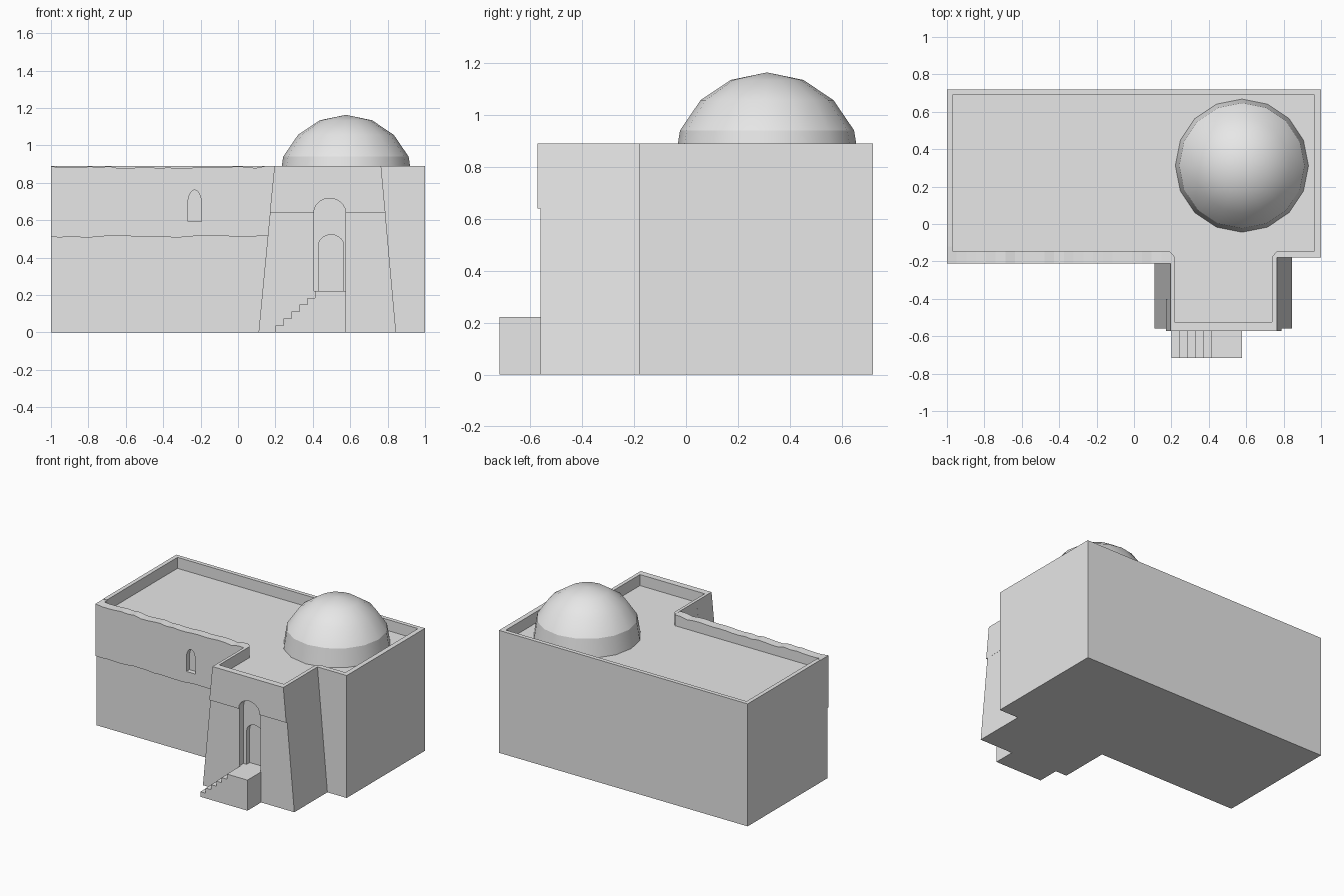
import bpy, bmesh, math, random
from mathutils import Vector

random.seed(4)
cube = bpy.data.objects.get("Cube")
if cube:
    bpy.data.objects.remove(cube, do_unlink=True)

plaster = bpy.data.materials.new("plaster_grey")
plaster.use_nodes = True
GREY = (0.8, 0.8, 0.8, 1)
plaster.diffuse_color = GREY
plaster.node_tree.nodes["Principled BSDF"].inputs["Base Color"].default_value = GREY


def finish(name, bm):
    bmesh.ops.recalc_face_normals(bm, faces=bm.faces)
    mesh = bpy.data.meshes.new(name)
    bm.to_mesh(mesh)
    bm.free()
    mesh.materials.append(plaster)
    obj = bpy.data.objects.new(name, mesh)
    bpy.context.collection.objects.link(obj)
    return obj


def prism(name, profile, start, end, axis="z"):
    """Extrude a closed profile (x,y along z, or x,z along y)."""
    bm = bmesh.new()
    verts = [bm.verts.new((a, b, start) if axis == "z" else (a, start, b)) for a, b in profile]
    face = bm.faces.new(verts)
    new = bmesh.ops.extrude_face_region(bm, geom=[face])["geom"]
    shift = Vector((0, 0, end - start)) if axis == "z" else Vector((0, end - start, 0))
    bmesh.ops.translate(bm, vec=shift, verts=[g for g in new if isinstance(g, bmesh.types.BMVert)])
    return finish(name, bm)


def arch(left, right, bottom, spring, top, steps=10):
    """Profile of an arched opening."""
    mid, half = (left + right) / 2, (right - left) / 2
    curve = [(mid + half * math.cos(math.pi * i / steps),
              spring + (top - spring) * math.sin(math.pi * i / steps)) for i in range(steps + 1)]
    return [(left, bottom), (right, bottom)] + curve


def combine(target, tool, operation):
    mod = target.modifiers.new("join", "BOOLEAN")
    mod.operation, mod.object, mod.solver = operation, tool, "EXACT"
    bpy.context.view_layer.objects.active = target
    bpy.ops.object.modifier_apply(modifier=mod.name)
    bpy.data.objects.remove(tool, do_unlink=True)


def lathe(name, profile, centre, segments=16):
    bm = bmesh.new()
    rings = []
    for r, z in profile:
        rings.append([bm.verts.new((centre[0] + r * math.cos(2 * math.pi * i / segments),
                                    centre[1] + r * math.sin(2 * math.pi * i / segments), z))
                      for i in range(segments)])
    for low, high in zip(rings, rings[1:]):
        for i in range(segments):
            j = (i + 1) % segments
            bm.faces.new((low[i], low[j], high[j], high[i]))
    bmesh.ops.remove_doubles(bm, verts=bm.verts, dist=0.0005)
    obj = finish(name, bm)
    bpy.ops.object.select_all(action="DESELECT")
    obj.select_set(True)
    bpy.context.view_layer.objects.active = obj
    bpy.ops.object.shade_smooth_by_angle(angle=math.radians(32))
    return obj


TOP = 0.89

# Main block
building = prism("building", [(1, .72), (-1, .72), (-1, -.12), (.2, -.12), (.2, -.18), (1, -.18)], 0, TOP)

# Left wing: lower wall, and worn upper plaster standing slightly proud
lower_wall = prism("lower_wall", [(-1, -.196), (.25, -.196), (.25, -.05), (-1, -.05)], 0, .6)
xs = [-1 + 1.25 * i / 24 for i in range(25)]
bottom_edge = [(x, .513 + random.uniform(-.006, .005)) for x in xs]
top_edge = [(x, TOP - (random.uniform(.001, .014) if x < .1 else .001)) for x in xs]
upper_wall = prism("upper_wall", bottom_edge + top_edge[::-1], -.21, -.08, "y")

# Tapered entrance tower with a raised upper band
tower = prism("tower", [(.11, 0), (.845, 0), (.765, TOP), (.195, TOP)], -.56, -.1, "y")
band = prism("tower_band", [(.17, .64), (.788, .64), (.765, TOP), (.195, TOP)], -.572, -.4, "y")
for part in (lower_wall, upper_wall, tower, band):
    combine(building, part, "UNION")

# Sunken roof behind the parapet, then niche, door and window recesses
roof = prism("roof_recess", [(-.97, .69), (-.97, -.145), (.19, -.145), (.217, -.175),
                             (.217, -.525), (.738, -.525), (.738, -.175), (.765, -.145),
                             (.965, -.145), (.965, .69)], .81, 1.1)
niche = prism("niche", arch(.405, .575, .22, .64, .717), -.7, -.515, "y")
door = prism("door", arch(.43, .565, .22, .465, .522), -.7, -.48, "y")
window = prism("window", arch(-.268, -.196, .592, .69, .762, 8), -.4, -.175, "y")
for cutter in (roof, niche, door, window):
    combine(building, cutter, "DIFFERENCE")

# Side staircase up to the door landing
steps, x0, landing_x, landing_z = 5, .2, .413, .222
outline = [(.578, 0), (.578, landing_z)]
for i in range(steps, -1, -1):
    x = x0 + (landing_x - x0) * i / steps
    outline += [(x, landing_z * (i + 1) / (steps + 1)), (x, landing_z * i / (steps + 1))]
outline.pop()
outline.append((x0, 0))
prism("entrance_stairs", outline, -.717, -.55, "y")

# Dome on a low drum
CENTRE = (.577, .312)
lathe("dome_drum", [(.356, .81), (.335, .94)], CENTRE)
lathe("dome", [(.335, .94), (.256, 1.056), (.14, 1.134), (0, 1.163)], CENTRE)
